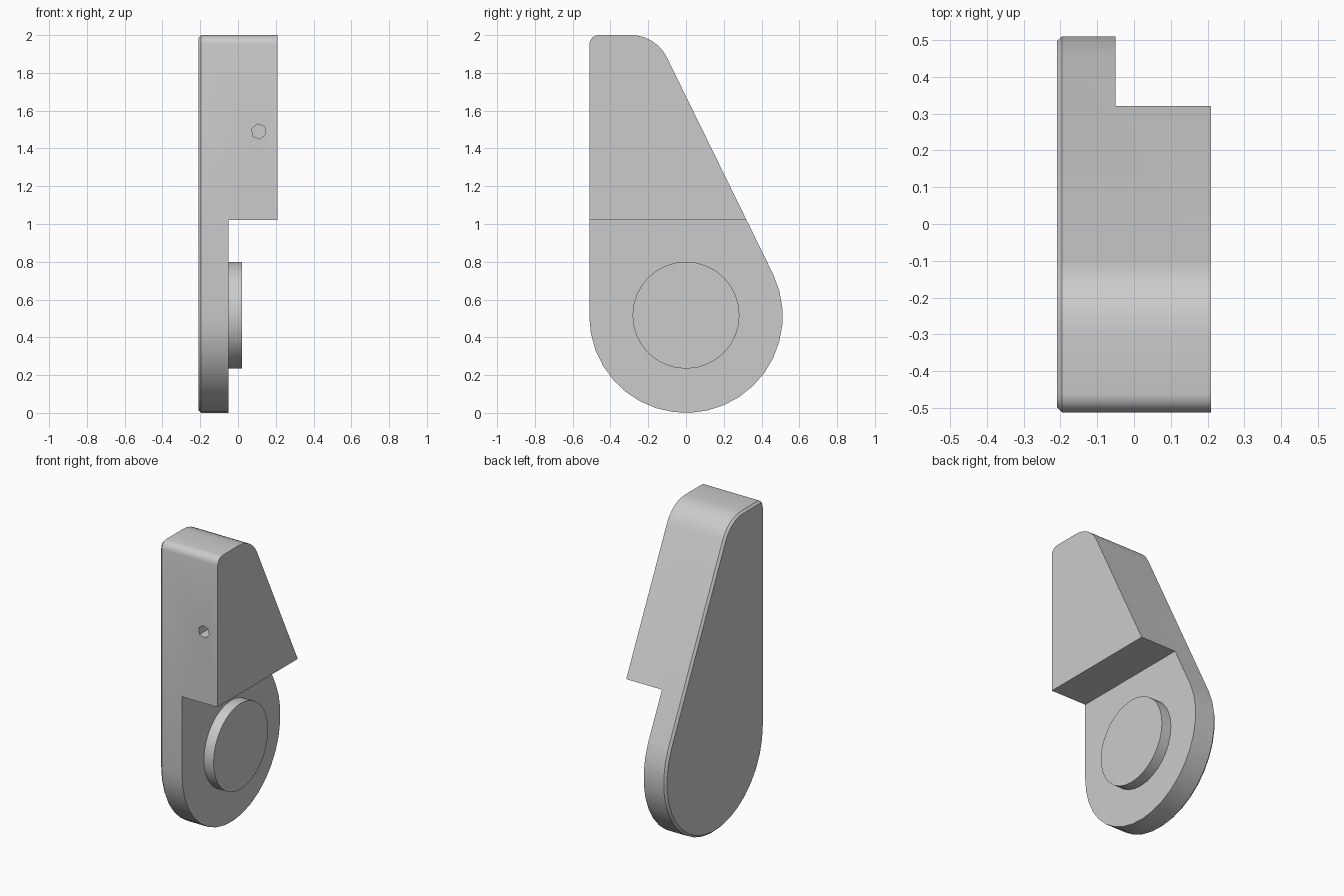
import bpy, bmesh, math
from mathutils import Matrix

if "Cube" in bpy.data.objects:
    bpy.data.objects.remove(bpy.data.objects["Cube"], do_unlink=True)

grey = bpy.data.materials.new("light grey")
grey.use_nodes = True
COLOUR = (0.6, 0.6, 0.6, 1)
grey.diffuse_color = COLOUR
grey.node_tree.nodes["Principled BSDF"].inputs["Base Color"].default_value = COLOUR

LEFT, STEP, RIGHT = -0.21, -0.05, 0.21   # x of back plate, step and block faces
R = 0.512                                # radius of the round lower end
STEP_Z = 1.02


def finish(name, bm):
    mesh = bpy.data.meshes.new(name)
    bmesh.ops.recalc_face_normals(bm, faces=bm.faces)
    bm.to_mesh(mesh)
    bm.free()
    mesh.materials.append(grey)
    obj = bpy.data.objects.new(name, mesh)
    bpy.context.collection.objects.link(obj)
    return obj


def arc(cy, cz, r, start, end, steps):
    angles = [math.radians(start + (end - start) * i / steps) for i in range(steps + 1)]
    return [(cy + r * math.cos(a), cz + r * math.sin(a)) for a in angles]


def cylinder(name, radius, sides, depth, matrix):
    bm = bmesh.new()
    bmesh.ops.create_cone(bm, cap_ends=True, segments=sides, radius1=radius,
                          radius2=radius, depth=depth, matrix=matrix)
    return finish(name, bm)


def cut(obj, cutter):
    cutter.hide_render = True
    mod = obj.modifiers.new("cut", 'BOOLEAN')
    mod.operation, mod.solver, mod.object = 'DIFFERENCE', 'EXACT', cutter
    bpy.context.view_layer.objects.active = obj
    bpy.ops.object.modifier_apply(modifier=mod.name)
    bpy.data.objects.remove(cutter, do_unlink=True)


def smooth(obj):
    bpy.ops.object.select_all(action='DESELECT')
    obj.select_set(True)
    bpy.context.view_layer.objects.active = obj
    bpy.ops.object.shade_smooth_by_angle(angle=math.radians(30))


# Teardrop side profile: round base, sloped back, rounded top corners
SLOPE = 25.5
profile = (arc(0, R, R, 180, 360 + SLOPE, 20)
           + arc(-0.29, 1.79, 0.21, SLOPE, 90, 6)
           + arc(-R + 0.05, 1.95, 0.05, 90, 180, 4))

bm = bmesh.new()
face = bm.faces.new([bm.verts.new((LEFT, y, z)) for y, z in profile])
extruded = bmesh.ops.extrude_face_region(bm, geom=[face], use_keep_orig=True)
moved = [v for v in extruded["geom"] if isinstance(v, bmesh.types.BMVert)]
bmesh.ops.translate(bm, verts=moved, vec=(RIGHT - LEFT, 0, 0))

# Small chamfer round the outer plate edge
rim = [e for e in bm.edges if all(abs(v.co.x - LEFT) < 1e-5 for v in e.verts)]
bmesh.ops.bevel(bm, geom=rim, offset=0.014, segments=1, affect='EDGES')
body = finish("body", bm)

# Lower recess that leaves only the plate
bm = bmesh.new()
bmesh.ops.create_cube(bm, size=2, matrix=Matrix.Translation((STEP + 1, 0, STEP_Z - 1))
                      @ Matrix.Diagonal((1, 1, 1, 1)))
bmesh.ops.scale(bm, verts=[v for v in bm.verts if v.co.z < 0.5], vec=(1, 1, 5))
cut(body, finish("recess_cutter", bm))

# Blind hole in the front
turn = Matrix.Rotation(math.radians(90), 4, 'X') @ Matrix.Rotation(math.radians(10), 4, 'Z')
cut(body, cylinder("hole_cutter", 0.04, 6, 0.4,
                   Matrix.Translation((0.11, -R, 1.49)) @ turn))
smooth(body)

# Round boss on the plate
bottom = STEP - 0.01
top = 0.02
boss = cylinder("pivot_boss", 0.283, 32, top - bottom,
                Matrix.Translation(((top + bottom) / 2, 0, 0.517))
                @ Matrix.Rotation(math.radians(90), 4, 'Y'))
smooth(boss)
